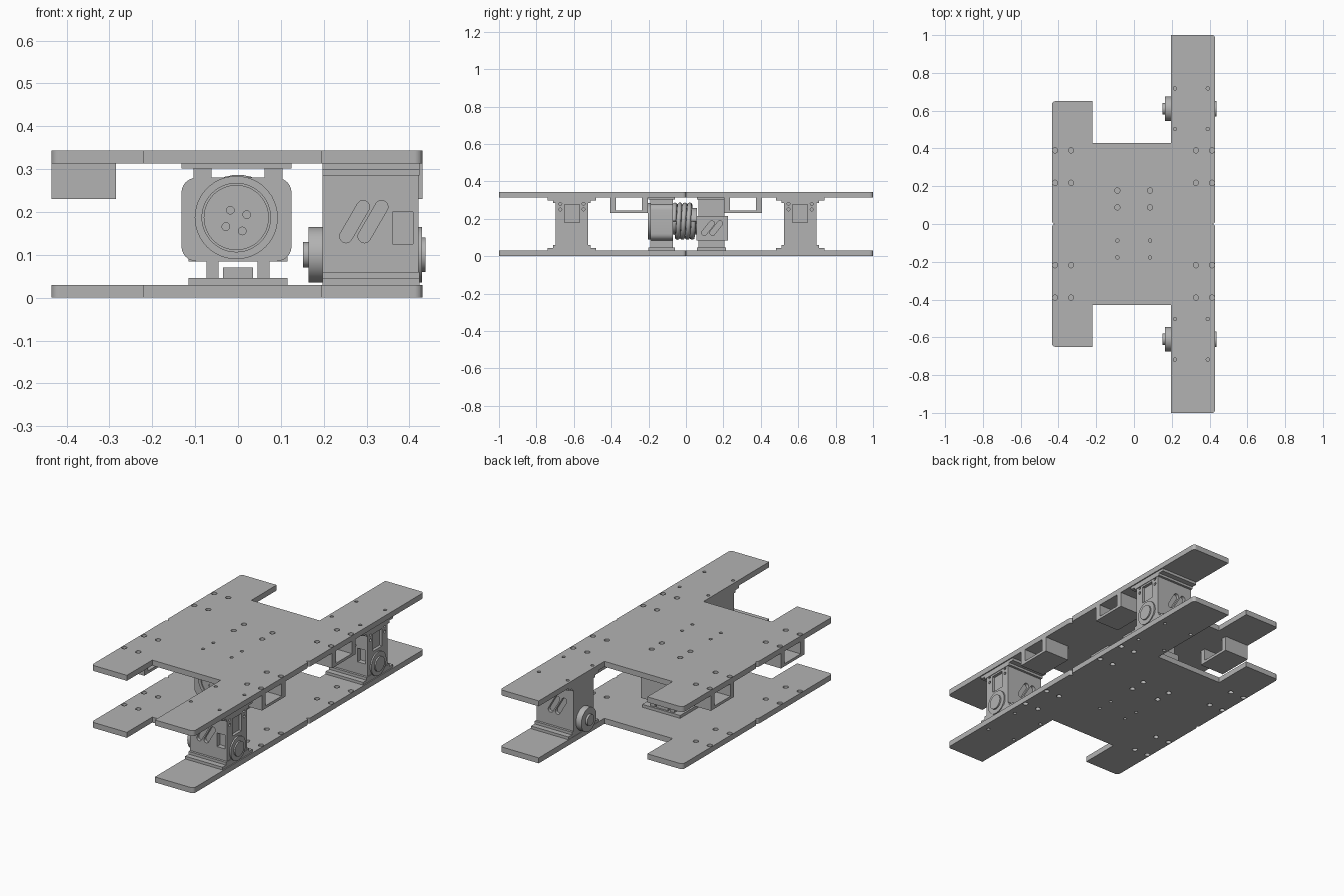
import bpy, bmesh, math
from mathutils import Vector, Matrix

cube = bpy.data.objects.get("Cube")
if cube:
    bpy.data.objects.remove(cube, do_unlink=True)

grey = bpy.data.materials.new("plain_grey")
grey.use_nodes = True
grey.diffuse_color = (0.45, 0.45, 0.45, 1)
grey.node_tree.nodes["Principled BSDF"].inputs["Base Color"].default_value = (0.45, 0.45, 0.45, 1)

TURN = {"x": Matrix.Rotation(math.pi / 2, 4, "Y"),
        "y": Matrix.Rotation(math.pi / 2, 4, "X"),
        "z": Matrix.Identity(4)}
PLATE = 0.03
TOP = 0.313


def add_box(bm, lo, hi):
    lo, hi = Vector(lo), Vector(hi)
    bmesh.ops.create_cube(bm, size=1, matrix=Matrix.Translation((lo + hi) / 2) @ Matrix.Diagonal((hi - lo).to_4d()))


def add_cyl(bm, centre, radius, length, axis, segments=40):
    bmesh.ops.create_cone(bm, cap_ends=True, segments=segments, radius1=radius, radius2=radius,
                          depth=length, matrix=Matrix.Translation(centre) @ TURN[axis])


def add_capsule(bm, a, b, radius, axis, depth):
    # Rounded slot: hull of two discs, extended along the axis
    a, b = Vector(a), Vector(b)
    push = Vector((depth, 0, 0)) if axis == "x" else Vector((0, depth, 0))
    verts = []
    for centre in (a, b):
        for i in range(20):
            t = i * math.tau / 20
            c, s = radius * math.cos(t), radius * math.sin(t)
            off = Vector((0, c, s)) if axis == "x" else Vector((c, 0, s))
            verts += [bm.verts.new(centre + off + push), bm.verts.new(centre + off - push)]
    bmesh.ops.convex_hull(bm, input=verts)


def finish(name, bm, smooth=False):
    bmesh.ops.recalc_face_normals(bm, faces=bm.faces)
    mesh = bpy.data.meshes.new(name)
    bm.to_mesh(mesh)
    bm.free()
    mesh.materials.append(grey)
    ob = bpy.data.objects.new(name, mesh)
    bpy.context.collection.objects.link(ob)
    if smooth:
        shade(ob)
    return ob


def shade(ob):
    bpy.ops.object.select_all(action="DESELECT")
    ob.select_set(True)
    bpy.context.view_layer.objects.active = ob
    bpy.ops.object.shade_smooth_by_angle(angle=math.radians(35))


def cut(ob, bm):
    cutter = finish("cutter", bm)
    cutter.hide_render = True
    mod = ob.modifiers.new("cut", "BOOLEAN")
    mod.object, mod.operation, mod.solver = cutter, "DIFFERENCE", "EXACT"
    bpy.context.view_layer.update()
    ob.data = bpy.data.meshes.new_from_object(ob.evaluated_get(bpy.context.evaluated_depsgraph_get()))
    ob.modifiers.clear()
    bpy.data.objects.remove(cutter, do_unlink=True)


def rounded_prism(name, points, rounded, radius, base, push):
    bm = bmesh.new()
    verts = [bm.verts.new(p) for p in points]
    face = bm.faces.new(verts)
    bmesh.ops.bevel(bm, geom=[verts[i] for i in rounded], offset=radius, segments=6,
                    profile=0.5, affect="VERTICES")
    out = bmesh.ops.extrude_face_region(bm, geom=list(bm.faces))
    bmesh.ops.translate(bm, vec=push, verts=[v for v in out["geom"] if isinstance(v, bmesh.types.BMVert)])
    bmesh.ops.translate(bm, vec=base, verts=bm.verts)
    return finish(name, bm)


# Deck plates: two halves each, with screw holes
OUTLINE = [(-.435, 0), (-.435, .65), (-.22, .65), (-.22, .43), (.195, .43), (.195, 1), (.43, 1), (.43, 0)]
for level, z in (("lower", 0), ("upper", TOP)):
    for side, s in (("front", -1), ("rear", 1)):
        plate = rounded_prism(f"{level}_{side}_plate", [(x, s * y, 0) for x, y in OUTLINE],
                              (0, 1, 6, 7), 0.018, (0, 0, z), (0, 0, PLATE))
        holes = bmesh.new()
        spots = [(x, y, .009) for x in (.217, .391) for y in (.503, .718)]
        spots += [(x, y, .014) for x in (-.418, -.333, .328, .413) for y in (.218, .39)]
        spots += [(x, y, .014 if s > 0 else .009) for x in (-.088, .085) for y in (.088, .177)]
        for x, y, r in spots:
            add_cyl(holes, (x, s * y, z + PLATE / 2), r, .1, "z", 20)
        cut(plate, holes)

# Corner channels hanging below the upper deck
for side, x0, x1 in (("right", -.435, -.285), ("left", .28, .43)):
    for end, s in (("front", -1), ("rear", 1)):
        bm = bmesh.new()
        y0, y1 = sorted((s * .203, s * .406))
        add_box(bm, (x0, y0, .23), (x1, y1, TOP))
        channel = finish(f"{end}_{side}_channel", bm)
        bm = bmesh.new()
        add_box(bm, (x0 - .1, y0 + .032, .245), (x1 + .1, y1 - .032, TOP + .1))
        cut(channel, bm)

# Leg motor units, one at each end of the long bar
for end, y in (("front", -.61), ("rear", .61)):
    bm = bmesh.new()
    add_box(bm, (.197, y - .087, .04), (.421, y + .087, .305))
    body = finish(f"{end}_motor_bracket", bm)
    cuts = bmesh.new()
    for face in (-1, 1):
        for shift in (0, .043):
            mid = .272 + shift
            add_capsule(cuts, (mid + .02 * face, y + face * .087, .143),
                        (mid - .02 * face, y + face * .087, .212), .015, "y", .018)
    add_box(cuts, (.36, y - .1, .125), (.408, y - .06, .2))
    add_box(cuts, (.405, y - .04, .18), (.45, y + .04, .275))
    for dy in (-.062, .062):
        for z in (.25, .28):
            add_cyl(cuts, (.42, y + dy, z), .008, .03, "x", 16)
    cut(body, cuts)
    for level, z0, z1, inner0, inner1 in (("lower", PLATE, .045, .045, .06),
                                          ("upper", .298, TOP, .285, .298)):
        bm = bmesh.new()
        add_box(bm, (.197, y - .13, z0), (.424, y + .13, z1))
        add_box(bm, (.197, y - .1, inner0), (.424, y + .1, inner1))
        finish(f"{end}_{level}_flange", bm)
    bm = bmesh.new()
    add_cyl(bm, (.181, y, .1), .065, .034, "x")
    add_cyl(bm, (.16, y, .1), .03, .016, "x")
    add_cyl(bm, (.423, y, .1), .065, .012, "x")
    add_cyl(bm, (.432, y, .1), .04, .01, "x")
    finish(f"{end}_motor_horn", bm, True)

# Central joint: rounded housing
housing = rounded_prism("joint_housing", [(-.132, 0, .085), (.125, 0, .085), (.125, 0, .28), (-.132, 0, .28)],
                        (0, 1, 2, 3), .035, (0, -.19, 0), (0, .12, 0))
bm = bmesh.new()
add_cyl(bm, (-.004, -.192, .187), .097, .02, "y", 48)
drum = finish("joint_drum", bm)
bm = bmesh.new()
add_cyl(bm, (-.004, -.203, .187), .08, .012, "y", 48)
cut(drum, bm)
bm = bmesh.new()
add_cyl(bm, (-.004, -.19, .187), .076, .022, "y", 48)
cap = finish("joint_cap", bm)
bm = bmesh.new()
for i in range(4):
    t = math.radians(30 + 90 * i)
    add_cyl(bm, (-.004 + .028 * math.cos(t), -.2, .18 + .028 * math.sin(t)), .009, .02, "y", 20)
cut(cap, bm)
for ob in (housing, drum, cap):
    shade(ob)

# Central joint: coil spring around a core
curve = bpy.data.curves.new("joint_spring", "CURVE")
curve.dimensions, curve.bevel_depth, curve.bevel_resolution = "3D", .013, 3
curve.use_fill_caps = True
curve.materials.append(grey)
path = curve.splines.new("POLY")
path.points.add(120)
for i, p in enumerate(path.points):
    t = i / 120
    a = t * 4 * math.tau
    p.co = (.087 * math.cos(a), -.065 + .105 * t, .187 + .087 * math.sin(a), 1)
bpy.context.collection.objects.link(bpy.data.objects.new("joint_spring", curve))
bm = bmesh.new()
add_cyl(bm, (0, -.01, .187), .07, .14, "y")
finish("joint_core", bm, True)

# Central joint: rear motor box with slanted slots
bm = bmesh.new()
add_box(bm, (-.115, .055, .085), (.115, .225, .215))
box = finish("joint_motor_box", bm)
cuts = bmesh.new()
for face in (-1, 1):
    for shift in (-.022, .022):
        add_capsule(cuts, (face * .115, .14 + shift - face * .02, .125),
                    (face * .115, .14 + shift + face * .02, .175), .014, "x", .018)
cut(box, cuts)

# Central mounts: feet, legs, and posts to both decks
for end, y0, y1 in (("front", -.19, -.07), ("rear", .068, .205)):
    bm = bmesh.new()
    add_box(bm, (-.115, y0 - .01, PLATE), (.115, y1 + .01, .046))
    add_box(bm, (-.132, y0 - .01, .302), (.125, y1 + .01, TOP))
    add_box(bm, (-.035, y0, .04), (.035, y1, .07))
    for s in (-1, 1):
        leg = sorted((s * .045, s * .073))
        post = sorted((s * .062, s * .104))
        add_box(bm, (leg[0], y0, .04), (leg[1], y1, .1))
        add_box(bm, (post[0], y0, .21), (post[1], y1, .305))
    finish(f"joint_{end}_mount", bm)
